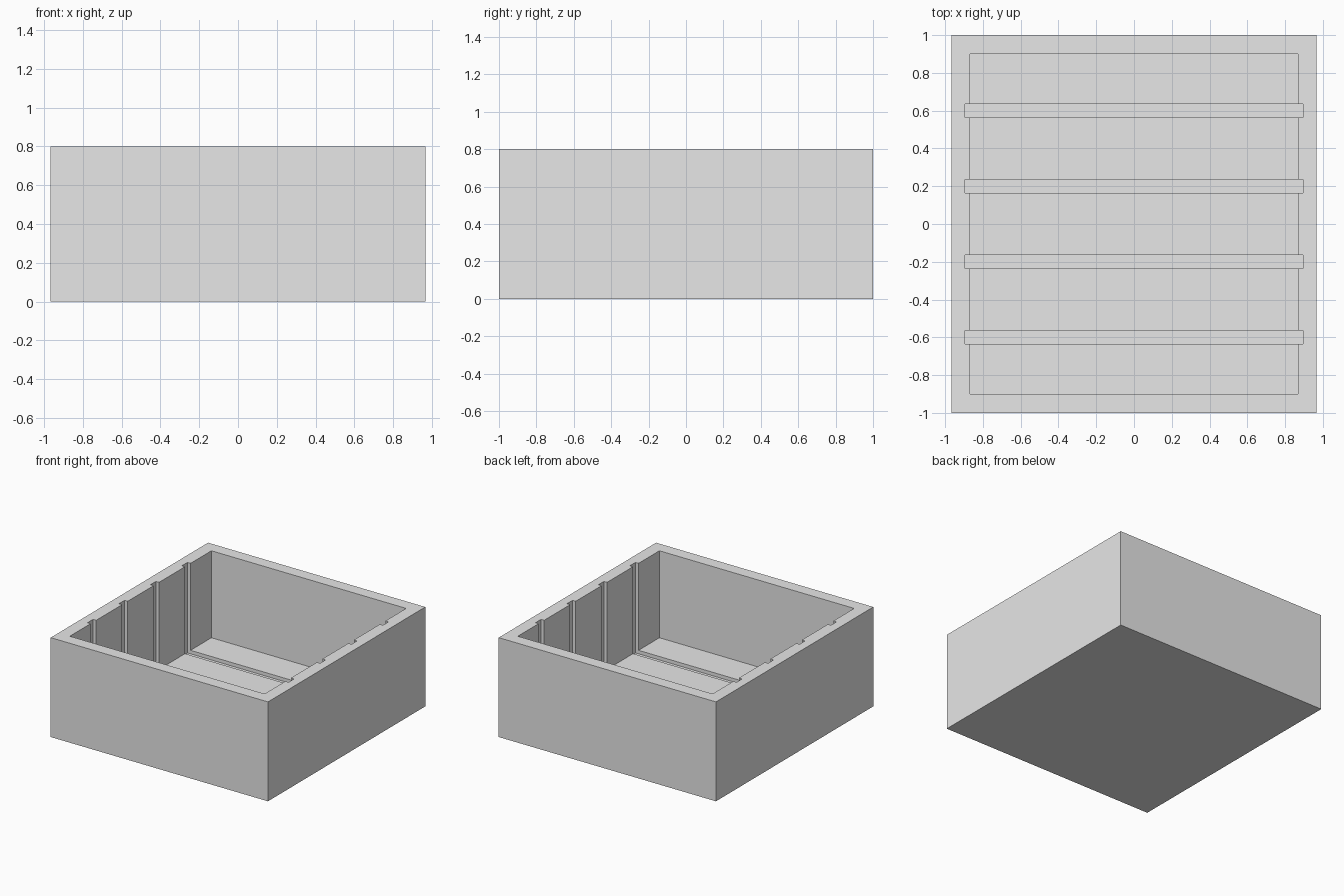
import bpy

old = bpy.data.objects.get("Cube")
if old:
    bpy.data.objects.remove(old, do_unlink=True)

# Overall half sizes, wall thickness and slot sizes
HALF_X, HALF_Y, HEIGHT = 0.967, 1.0, 0.8
WALL, SLOT_WIDTH, SLOT_DEPTH = 0.1, 0.07, 0.028
TOP = HEIGHT + 0.1

grey = bpy.data.materials.new("light_grey")
grey.use_nodes = True
colour = (0.8, 0.8, 0.8, 1)
grey.diffuse_color = colour
grey.node_tree.nodes["Principled BSDF"].inputs["Base Color"].default_value = colour


def block(name, half_x, half_y, bottom, top, y=0):
    bpy.ops.mesh.primitive_cube_add(size=2, location=(0, y, (bottom + top) / 2))
    obj = bpy.context.object
    obj.name = name
    obj.scale = (half_x, half_y, (top - bottom) / 2)
    bpy.ops.object.transform_apply(location=True, rotation=False, scale=True)
    obj.data.materials.append(grey)
    return obj


def cut(target, cutter):
    cutter.hide_render = True
    mod = target.modifiers.new(cutter.name, "BOOLEAN")
    mod.operation = "DIFFERENCE"
    mod.solver = "EXACT"
    mod.object = cutter
    bpy.context.view_layer.objects.active = target
    bpy.ops.object.modifier_apply(modifier=mod.name)
    bpy.data.objects.remove(cutter, do_unlink=True)


# Open tray with thick walls and floor
tray = block("slotted_tray", HALF_X, HALF_Y, 0, HEIGHT)
cut(tray, block("cavity_cutter", HALF_X - WALL, HALF_Y - WALL, WALL, TOP))

# Divider slots running down both side walls and across the floor
for y in (-0.6, -0.2, 0.2, 0.6):
    cut(tray, block("slot_cutter", HALF_X - WALL + SLOT_DEPTH, SLOT_WIDTH / 2,
                    WALL - SLOT_DEPTH, TOP, y))
